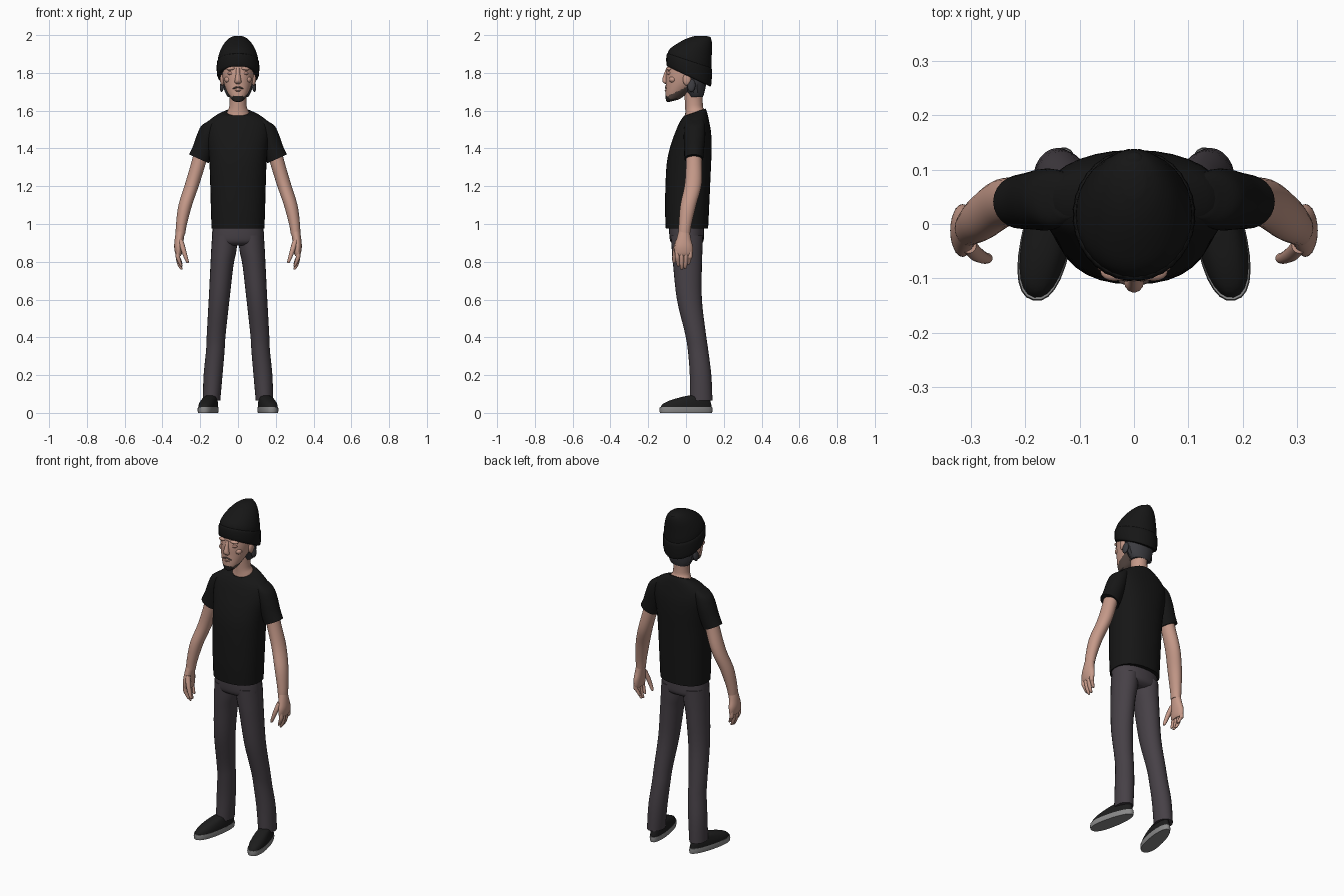
import bpy, bmesh, math
from mathutils import Matrix, Vector


def material(name, r, g, b):
    m = bpy.data.materials.new(name)
    m.diffuse_color = (r, g, b, 1)
    return m


SKIN = material("skin", 0.56, 0.32, 0.25)
LID = material("eyelid_skin", 0.40, 0.21, 0.165)
STUBBLE = material("stubble", 0.10, 0.07, 0.06)
BEARD = material("dark_beard", 0.02, 0.017, 0.016)
HAIR = material("hair", 0.045, 0.045, 0.052)
CLOTH = material("black_cloth", 0.008, 0.008, 0.008)
DENIM = material("grey_denim", 0.062, 0.052, 0.062)
SHOE = material("shoe_black", 0.012, 0.012, 0.012)
SOLE = material("sole_grey", 0.25, 0.25, 0.25)


def finish(name, bm, mats, mirror, rule=None):
    bmesh.ops.recalc_face_normals(bm, faces=bm.faces)
    if rule:
        for f in bm.faces:
            f.material_index = rule(f.calc_center_median())
    me = bpy.data.meshes.new(name)
    bm.to_mesh(me)
    bm.free()
    for m in mats:
        me.materials.append(m)
    me.shade_smooth()
    me.set_sharp_from_angle(angle=math.radians(45))
    ob = bpy.data.objects.new(name, me)
    bpy.context.collection.objects.link(ob)
    if mirror:
        ob.modifiers.new("mirror", "MIRROR").use_axis[0] = True
    return ob


def catmull(a, b, c, d, t):
    return [0.5 * (2*q + (r-p)*t + (2*p-5*q+4*r-s)*t*t + (3*q-p-3*r+s)*t**3)
            for p, q, r, s in zip(a, b, c, d)]


def loft(name, rings, mats, seg=24, steps=4, power=2.0, egg=0.0,
         mirror=False, rule=None, place=None, rib=0.0):
    """Skin rings (x, y, z, rx, ry, slope_x, slope_y), smoothly interpolated."""
    rings = [list(r) + [0] * (7 - len(r)) for r in rings]
    path = []
    for i in range(len(rings) - 1):
        a, d = rings[max(i - 1, 0)], rings[min(i + 2, len(rings) - 1)]
        path += [catmull(a, rings[i], rings[i + 1], d, k / steps) for k in range(steps)]
    path.append(rings[-1])
    bm = bmesh.new()
    loops = []
    for x, y, z, rx, ry, sx, sy in path:
        loop = []
        for k in range(seg):
            t = 2 * math.pi * k / seg
            c, s = math.cos(t), math.sin(t)
            w = 1 + (rib if k % 2 else 0)
            dx = w * rx * math.copysign(abs(c) ** (2 / power), c) * (1 - egg * s)
            dy = w * ry * math.copysign(abs(s) ** (2 / power), s)
            loop.append(bm.verts.new((x + dx, y + dy, z + sx * dx + sy * dy)))
        loops.append(loop)
    for a, b in zip(loops, loops[1:]):
        for k in range(seg):
            n = (k + 1) % seg
            bm.faces.new((a[k], a[n], b[n], b[k]))
    bm.faces.new(loops[0][::-1])
    bm.faces.new(loops[-1])
    if place:
        bm.transform(place)
    return finish(name, bm, mats, mirror, rule)


def blob(name, loc, size, mat, mirror=False, rot=0.0):
    bm = bmesh.new()
    bmesh.ops.create_uvsphere(bm, u_segments=16, v_segments=10, radius=1)
    bm.transform(Matrix.Translation(loc) @ Matrix.Rotation(rot, 4, "Y")
                 @ Matrix.Diagonal(Vector((*size, 1))))
    return finish(name, bm, [mat], mirror)


# Shirt body and sleeves
loft("shirt", [(0, .005, .975, .14, .112), (0, .006, 1.1, .144, .117),
               (0, .014, 1.3, .15, .118), (0, .025, 1.4, .158, .111),
               (0, .037, 1.48, .168, .096), (0, .045, 1.54, .158, .078),
               (0, .05, 1.58, .108, .062, 0, .15), (0, .048, 1.592, .07, .055, 0, .35)],
     [CLOTH], seg=32, power=2.3)
loft("sleeve", [(.12, .047, 1.562, .03, .035, -.4), (.142, .046, 1.53, .052, .052, -.2),
                (.162, .045, 1.47, .056, .057), (.185, .043, 1.40, .054, .053, .2),
                (.207, .041, 1.345, .052, .05, .45)], [CLOTH], mirror=True)

# Trousers: hips and legs
loft("hips", [(0, .002, 1.02, .13, .092), (0, .003, .95, .137, .092),
              (0, .005, .905, .135, .086), (0, .005, .885, .1, .06)],
     [DENIM], power=2.3)
loft("leg", [(.069, .005, .94, .068, .085), (.075, .006, .86, .067, .081),
             (.085, .008, .78, .061, .076), (.1, .018, .6, .055, .066),
             (.115, .05, .42, .05, .055), (.12, .064, .33, .049, .054),
             (.132, .077, .2, .05, .057), (.14, .08, .065, .046, .06)],
     [DENIM], mirror=True)

# Shoes, toes turned outward
turn = Matrix.Translation((.155, 0, 0)) @ Matrix.Rotation(math.radians(12), 4, "Z")
loft("sole", [(0, 0, 0, .043, .141), (0, 0, .015, .046, .144), (0, 0, .03, .044, .142)],
     [SOLE], seg=28, steps=1, power=2.3, egg=.15, mirror=True, place=turn)
loft("shoe_upper", [(0, 0, .028, .044, .139), (0, .006, .048, .042, .13),
                    (0, .025, .068, .037, .106), (0, .055, .085, .03, .075),
                    (0, .065, .092, .02, .05)],
     [SHOE], seg=28, power=2.2, egg=.12, mirror=True, place=turn)

# Arms and hands
loft("arm", [(.185, .04, 1.42, .04, .04), (.207, .042, 1.33, .039, .042),
             (.243, .038, 1.21, .038, .045), (.279, .012, 1.1, .036, .042),
             (.299, -.004, 1.0, .029, .034), (.305, -.01, .945, .025, .031)],
     [SKIN], mirror=True)
loft("palm", [(.305, -.01, .96, .024, .03), (.311, -.012, .92, .024, .038),
              (.315, -.012, .88, .023, .048), (.315, -.012, .845, .018, .047),
              (.314, -.012, .83, .011, .04)], [SKIN], mirror=True)
for i, (y, tip) in enumerate([(-.046, .775), (-.023, .758), (0, .762), (.022, .785)]):
    loft(f"finger_{i + 1}", [(.317, y, .86, .011, .011), (.318, y, .825, .012, .012),
                             (.311, y * .9 - .002, tip + .028, .01, .011),
                             (.301, y * .8 - .004, tip + .005, .007, .008),
                             (.298, y * .8 - .004, tip, .003, .004)],
         [SKIN], seg=10, steps=3, mirror=True)
loft("thumb", [(.304, -.04, .915, .014, .014), (.291, -.054, .87, .014, .014),
               (.277, -.062, .825, .011, .011), (.268, -.063, .80, .008, .009),
               (.266, -.063, .793, .003, .004)], [SKIN], seg=12, steps=3, mirror=True)

# Neck
loft("neck", [(0, .048, 1.56, .066, .055), (0, .046, 1.595, .057, .05, 0, .2),
              (0, .042, 1.63, .045, .047), (0, .038, 1.74, .046, .05)], [SKIN])


# Head with stubbled jaw and dark chin beard
def face_rule(c):
    if c.z < 1.678 and c.y < -.05 and abs(c.x) < .034:
        return 2
    return 1 if c.z < 1.675 + .5 * (c.y + .1) else 0


loft("head", [(0, -.065, 1.652, .018, .025, 0, .25), (0, -.058, 1.662, .033, .045, 0, .3),
              (0, -.045, 1.682, .047, .062, 0, .35), (0, -.028, 1.712, .062, .081, 0, .28),
              (0, -.012, 1.75, .076, .095, 0, .1), (0, 0, 1.80, .084, .105),
              (0, .01, 1.87, .086, .1)],
     [SKIN, STUBBLE, BEARD], seg=40, steps=6, power=2.2, rule=face_rule)
loft("nose", [(0, -.095, 1.825, .01, .01), (0, -.104, 1.795, .011, .013),
              (0, -.109, 1.765, .016, .017), (0, -.107, 1.75, .018, .015),
              (0, -.103, 1.742, .01, .008)], [SKIN], seg=14)
blob("cheekbone", (.05, -.07, 1.765), (.022, .02, .018), SKIN, True)
blob("brow", (.036, -.088, 1.823), (.026, .017, .01), SKIN, True, .1)
blob("eyelid", (.036, -.086, 1.798), (.019, .014, .011), LID, True)
blob("moustache", (.012, -.104, 1.722), (.018, .008, .005), STUBBLE, True, .35)
blob("lips", (0, -.105, 1.706), (.018, .008, .005), LID)
blob("ear", (.083, .005, 1.765), (.012, .022, .032), SKIN, True)

# Hair below the hat
loft("back_hair", [(0, .052, 1.672, .052, .036), (0, .05, 1.695, .066, .045),
                   (0, .045, 1.735, .078, .058), (0, .04, 1.80, .088, .075)],
     [HAIR], seg=28, rib=.05)
blob("hair_tuft", (.083, .028, 1.735), (.012, .022, .036), HAIR, True, -.15)

# Knitted hat: dome, turned-up band, top button
loft("hat", [(0, .016, 1.80, .102, .112, 0, -.42), (0, .018, 1.865, .107, .116, 0, -.3),
             (0, .028, 1.91, .097, .108, 0, -.2), (0, .05, 1.955, .074, .088, 0, -.06),
             (0, .069, 1.983, .047, .062), (0, .08, 1.996, .02, .03)],
     [CLOTH], seg=32)
loft("hat_band", [(0, .015, 1.781, .101, .111, 0, -.47), (0, .015, 1.788, .109, .117, 0, -.46),
                  (0, .016, 1.825, .112, .12, 0, -.4), (0, .018, 1.86, .109, .118, 0, -.34),
                  (0, .018, 1.866, .1, .108, 0, -.33)],
     [CLOTH], seg=64, steps=3, rib=.012)
blob("hat_button", (0, .112, 1.982), (.021, .021, .012), CLOTH)
